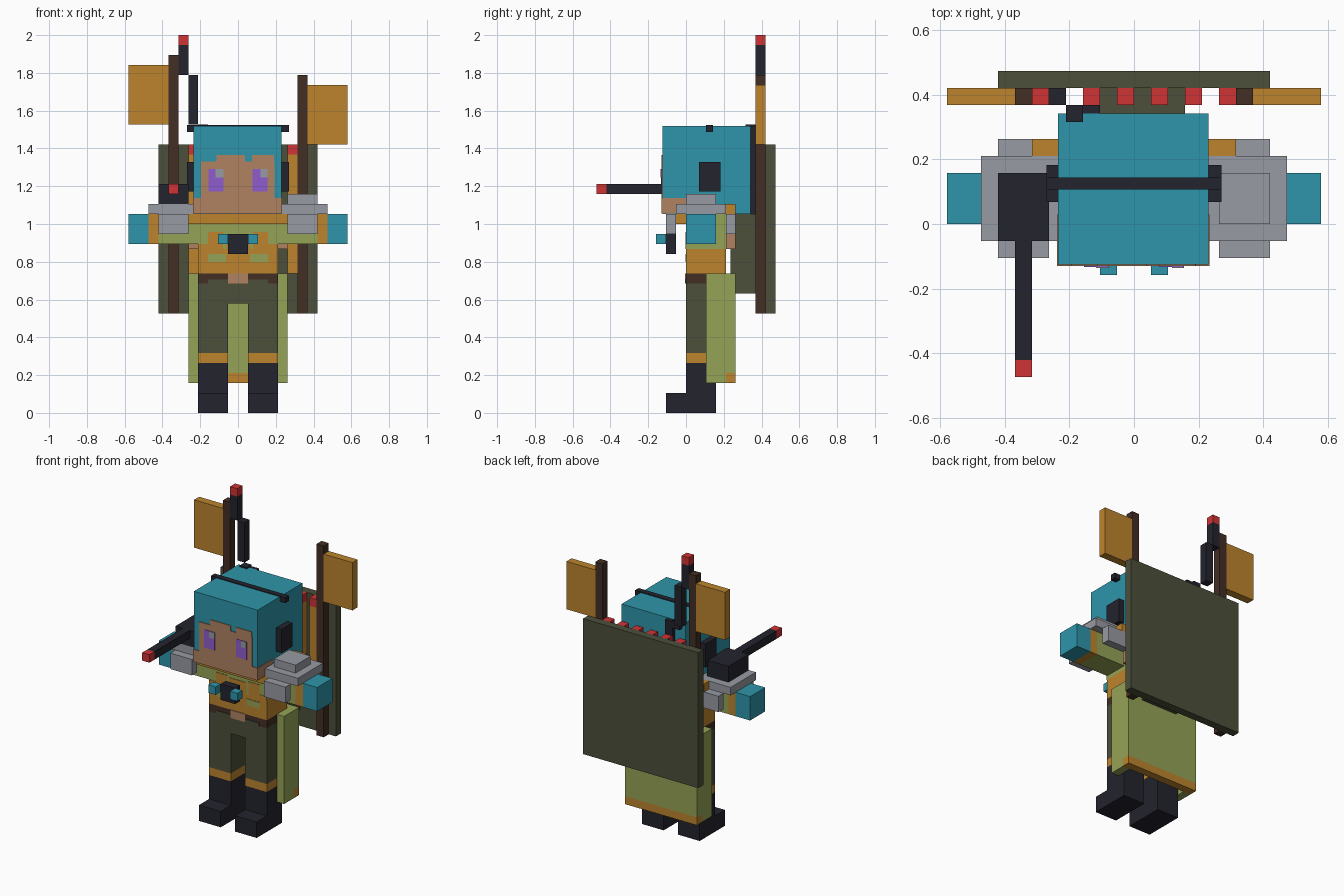
import bpy, bmesh

if "Cube" in bpy.data.objects:
    bpy.data.objects.remove(bpy.data.objects["Cube"])

U = 2 / 38  # size of one block

def mat(name, r, g, b):
    m = bpy.data.materials.new(name)
    lin = [((c / 255 + 0.055) / 1.055) ** 2.4 for c in (r, g, b)]
    m.diffuse_color = (*lin, 1)
    m.use_nodes = True
    m.node_tree.nodes["Principled BSDF"].inputs["Base Color"].default_value = m.diffuse_color
    return m

TEAL = mat("teal", 46, 149, 170)
GREEN = mat("light green", 149, 163, 86)
OLIVE = mat("dark olive", 76, 79, 59)
GOLD = mat("gold", 188, 132, 45)
BROWN = mat("brown", 67, 46, 36)
NAVY = mat("near black", 35, 35, 46)
GRAY = mat("gray", 152, 155, 163)
SKIN = mat("skin", 176, 130, 97)
RED = mat("red", 207, 51, 53)
PURPLE = mat("purple", 143, 92, 205)

def box(name, m, x, y, z, s=U, mirror=False):
    """Boxes between given limits in block units; mirror adds the other side."""
    bm = bmesh.new()
    for sx in ((1, -1) if mirror else (1,)):
        xs = sorted((x[0] * sx, x[1] * sx))
        lo, hi = (xs[0], y[0], z[0]), (xs[1], y[1], z[1])
        for v in bmesh.ops.create_cube(bm, size=1)["verts"]:
            v.co = [(lo[i] if v.co[i] < 0 else hi[i]) * s for i in range(3)]
    me = bpy.data.meshes.new(name)
    bm.to_mesh(me)
    bm.free()
    me.materials.append(m)
    ob = bpy.data.objects.new(name, me)
    bpy.context.collection.objects.link(ob)
    return ob

def pair(name, m, x, y, z, s=U):
    return box(name, m, x, y, z, s, True)

# Legs
pair("boot_foot", NAVY, (1, 4), (-2, 3), (0, 2))
pair("boot_shaft", NAVY, (1, 4), (0, 3), (2, 5))
pair("boot_trim", GOLD, (1, 4), (0, 3), (5, 6))
pair("trouser_leg", OLIVE, (1, 4), (0, 3), (6, 11))
box("trouser_hip", OLIVE, (-4, 4), (0, 4), (11, 13))
box("belt", BROWN, (-4, 4), (0, 4), (13, 14))
box("buckle", SKIN, (-1, 1), (-.08, 0), (13, 14))
pair("belt_notch", OLIVE, (1, 3), (-.08, 0), (13, 13.4))

# Coat tail: two sides, back and hem
pair("coat_side", GREEN, (4, 5), (2, 4), (3, 14))
box("coat_back", GREEN, (-5, 5), (4, 5), (4, 14))
box("coat_hem", GOLD, (-5, 5), (4, 5), (3, 4))

# Torso with painted chest pattern
box("torso_lower", GOLD, (-4, 4), (0, 4), (14, 16.5))
box("torso_upper", GREEN, (-4, 4), (0, 4), (16.5, 20))
pair("chest_outer_patch", GOLD, (3, 4), (-.06, 0), (16.5, 17))
box("chest_center_patch", GOLD, (-1.2, 1.2), (-.06, 0), (16.5, 18))
pair("chest_gold_patch", GOLD, (1.5, 3), (-.06, 0), (16.5, 18.2))
pair("chest_green_patch", GREEN, (1.2, 3), (-.06, 0), (15.2, 16))
box("collar", GOLD, (-5, 5), (-1, 0), (19, 20))
pair("back_strap", GOLD, (4, 6), (4, 5), (20, 21))
pair("back_pouch", SKIN, (3, 5), (4, 5), (16.5, 18))

# Chest device
box("chest_device", NAVY, (-1, 1), (-2, -1), (16, 18))
pair("chest_knob", TEAL, (1, 2), (-3, -2), (17, 18))

# Arms
pair("sleeve", GREEN, (4, 8), (0, 3), (17, 20))
pair("cuff", GOLD, (8, 9), (0, 3), (17, 20))
pair("hand", TEAL, (9, 11), (0, 3), (17, 20))

# Shoulder armour
pair("shoulder_plate", GRAY, (4, 9), (-1, 4), (20, 21))
pair("shoulder_front", GRAY, (5, 8), (-2, -1), (18, 20))
pair("shoulder_back", GRAY, (5, 8), (4, 5), (18, 20))
box("shoulder_cap", GRAY, (5, 8), (0, 3), (21, 22))

# Shoulder launcher
box("launcher_body", NAVY, (-8, -5), (-1, 3), (21, 23))
box("launcher_barrel", NAVY, (-7, -6), (-8, -1), (22, 23))
box("launcher_tip", RED, (-7, -6), (-9, -8), (22, 23))

# Head in plain units, with painted face
F = (-.130, -.125)
box("head", TEAL, (-.235, .231), (-.125, .342), (1.053, 1.518), 1)
box("face", SKIN, (-.195, .192), F, (1.137, 1.33), 1)
box("jaw", SKIN, (-.238, .234), (-.130, 0.03), (1.055, 1.137), 1)
box("forehead_left", SKIN, (-.113, .038), F, (1.33, 1.365), 1)
box("forehead_right", SKIN, (.075, .190), F, (1.33, 1.365), 1)
for n, x0, x1, h in (("left", -.155, -.077, -.118), ("right", .077, .155, .118)):
    box("eye_" + n, PURPLE, (x0, x1), (-.133, -.130), (1.172, 1.29), 1)
    box("eye_shine_" + n, GRAY, (h, x1), (-.136, -.133), (1.247, 1.29), 1)

# Headset
pair("ear_pad", NAVY, (.225, .271), (.068, .182), (1.172, 1.328), 1)
box("headband", NAVY, (-.271, .271), (.107, .144), (1.487, 1.523), 1)

# Backpack and hose
box("backpack", OLIVE, (-2, 3), (4.5, 8), (12, 20))
box("hose", NAVY, (-3, -2), (6, 7), (20, 28.8))
box("hose_top", NAVY, (-4, -3), (6, 7), (28, 29))
box("antenna_lower", NAVY, (-5, -4), (7, 8), (29, 34))
box("antenna_upper", NAVY, (-6, -5), (7, 8), (34, 37))
box("antenna_tip", RED, (-6, -5), (7, 8), (37, 38))

# Back board, poles and flags
box("back_board", OLIVE, (-8, 8), (8, 9), (10, 27))
box("pole_left", BROWN, (-7, -6), (7, 8), (10, 36))
box("pole_right", BROWN, (6, 7), (7, 8), (10, 34))
box("flag_left", GOLD, (-11, -7), (7, 8), (29, 35))
box("flag_right", GOLD, (7, 11), (7, 8), (27, 33))

# Row of red-tipped shells on the board
for i, x in enumerate(range(-5, 6, 2)):
    box(f"shell_{i}", GOLD, (x, x + 1), (7, 8), (14, 26))
    box(f"shell_tip_{i}", RED, (x, x + 1), (7, 8), (26, 27))
